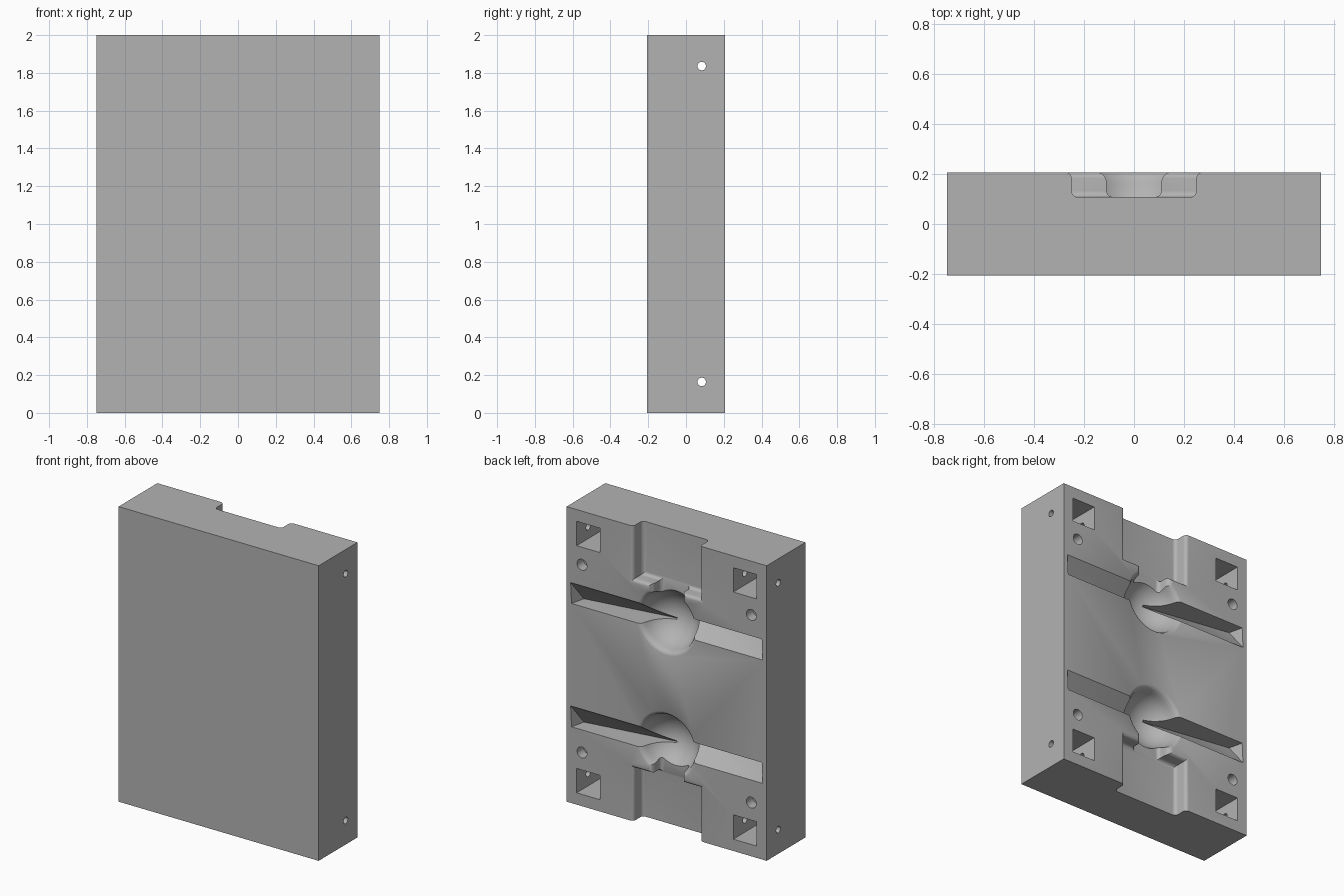
import bpy, bmesh, math

cube = bpy.data.objects.get("Cube")
if cube:
    bpy.data.objects.remove(cube, do_unlink=True)

W, D, H = 1.5, 0.415, 2.0
FACE = D / 2          # parting face, towards +y
OUT = 0.03            # how far cutters stand proud of the face

grey = bpy.data.materials.new("mould_grey")
grey.use_nodes = True
grey.diffuse_color = (0.45, 0.45, 0.45, 1)
grey.node_tree.nodes["Principled BSDF"].inputs["Base Color"].default_value = grey.diffuse_color


def make_object(name, bm):
    bmesh.ops.recalc_face_normals(bm, faces=bm.faces)
    mesh = bpy.data.meshes.new(name)
    bm.to_mesh(mesh)
    bm.free()
    obj = bpy.data.objects.new(name, mesh)
    bpy.context.collection.objects.link(obj)
    mesh.materials.append(grey)
    return obj


def loft(name, loops):
    """Closed solid through a stack of matching loops."""
    bm = bmesh.new()
    rings = [[bm.verts.new(p) for p in loop] for loop in loops]
    n = len(rings[0])
    for a, b in zip(rings, rings[1:]):
        for i in range(n):
            j = (i + 1) % n
            bm.faces.new((a[i], a[j], b[j], b[i]))
    bm.faces.new(rings[0])
    bm.faces.new(rings[-1])
    return make_object(name, bm)


def rect_pocket(name, x0, x1, z0, z1, steps):
    """Rectangular pocket; steps are (outward offset, depth)."""
    return loft(name, [[(x0 - o, FACE - d, z0 - o), (x1 + o, FACE - d, z0 - o),
                        (x1 + o, FACE - d, z1 + o), (x0 - o, FACE - d, z1 + o)]
                       for o, d in steps])


def round_pocket(name, x, z, steps, n):
    """Turned pocket about the y direction; steps are (radius, depth)."""
    turn = [2 * math.pi * i / n for i in range(n)]
    return loft(name, [[(x + r * math.cos(t), FACE - d, z + r * math.sin(t)) for t in turn]
                       for r, d in steps])


def filleted(depth, lip, foot):
    """Pocket wall with a rounded lip and a rounded foot."""
    quarter = [math.pi / 2 * i / 6 for i in range(7)]
    steps = [(lip, -OUT)]
    steps += [(lip * (1 - math.sin(a)), lip * (1 - math.cos(a))) for a in quarter]
    steps += [(foot * (math.cos(a) - 1), depth - foot + foot * math.sin(a)) for a in quarter]
    return steps


def blade_groove(name, side, z):
    """Twisted, tapering groove: one steep wall and one sloping floor."""
    bm = bmesh.new()
    deep, shallow = z - side * 0.07, z + side * 0.07
    for x, crease_x, depth in ((0.05, 0.05, 0.2), (0.72, 0.69, 0.1)):
        for px, y, pz in ((x, OUT, shallow), (x, 0, shallow),
                          (x, OUT, deep), (crease_x, -depth, deep)):
            bm.verts.new((side * px, FACE + y, pz))
    bmesh.ops.convex_hull(bm, input=bm.verts)
    return make_object(name, bm)


# Solid block
bm = bmesh.new()
bmesh.ops.create_cube(bm, size=1)
for v in bm.verts:
    v.co = (v.co.x * W, v.co.y * D, (v.co.z + 0.5) * H)
block = make_object("mould_block", bm)

cutters = []
channel_steps = filleted(0.1, 0.025, 0.025)
neck_steps = filleted(0.099, 0.04, 0.025)
arc = [0.2 + (math.pi / 2 - 0.22) * i / 12 for i in range(13)]
hub_steps = [(0.225, -OUT), (0.225, 0), (0.212, 0.006), (0.203, 0.018)]
hub_steps += [(0.2 * math.cos(a), 0.2 * math.sin(a)) for a in arc]

for s, end in ((1, "upper"), (-1, "lower")):
    def span(a, b):
        return sorted((1 + s * a, 1 + s * b))

    hub_z = 1 + s * 0.418
    # Pouring channel, neck and hub bowl
    cutters.append(rect_pocket(end + "_channel", -0.25, 0.25, *span(0.64, 1.1), channel_steps))
    cutters.append(rect_pocket(end + "_neck", -0.11, 0.11, *span(0.5, 0.75), neck_steps))
    cutters.append(round_pocket(end + "_hub", 0, hub_z, hub_steps, 64))
    for side, hand in ((1, "left"), (-1, "right")):
        tag = end + "_" + hand
        # Blade groove, square pocket and locating hole
        cutters.append(blade_groove(tag + "_blade", side, hub_z + 0.005))
        x0, x1 = sorted((side * 0.5, side * 0.675))
        cutters.append(rect_pocket(tag + "_pocket", x0, x1, *span(0.755, 0.92),
                                   [(0, -OUT), (0, 0.25)]))
        cutters.append(round_pocket(tag + "_pin_hole", side * 0.635, 1 + s * 0.636,
                                    [(0.037, -OUT), (0.037, 0.07)], 32))
    # Cross bore through both sides
    ring = [2 * math.pi * i / 32 for i in range(32)]
    cutters.append(loft(end + "_cross_bore", [
        [(x, 0.083 + 0.0225 * math.cos(t), 1 + s * 0.836 + 0.0225 * math.sin(t)) for t in ring]
        for x in (-0.8, 0.8)]))

# Cut every cavity from the block
bpy.ops.object.select_all(action='DESELECT')
bpy.context.view_layer.objects.active = block
block.select_set(True)
for cutter in cutters:
    mod = block.modifiers.new(cutter.name, 'BOOLEAN')
    mod.operation = 'DIFFERENCE'
    mod.solver = 'EXACT'
    mod.object = cutter
    bpy.ops.object.modifier_apply(modifier=mod.name)
for cutter in cutters:
    bpy.data.objects.remove(cutter, do_unlink=True)

bpy.ops.object.shade_smooth_by_angle(angle=math.radians(30))
